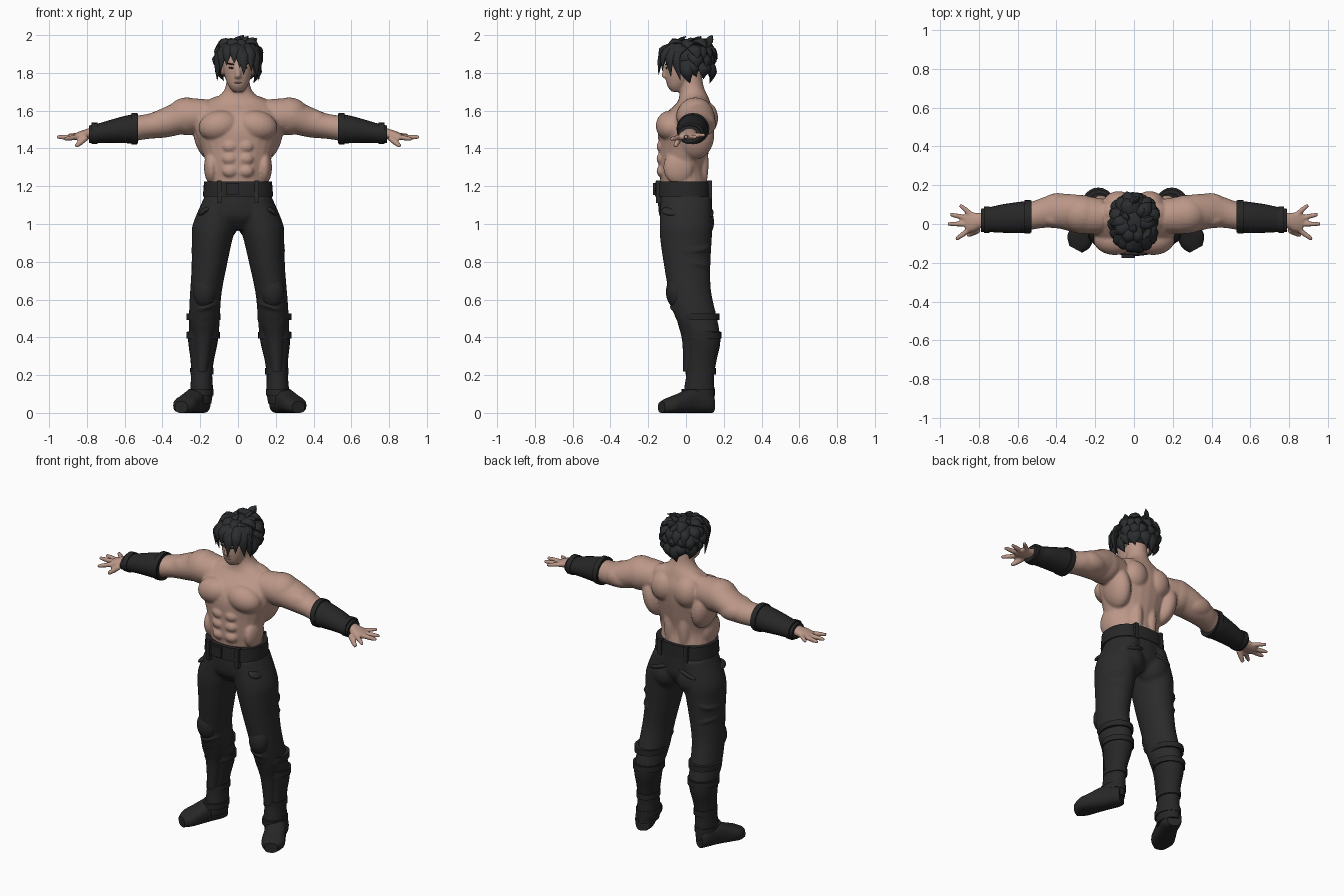
import bpy, bmesh, math, random
from mathutils import Vector, Matrix

cube = bpy.data.objects.get("Cube")
if cube:
    bpy.data.objects.remove(cube, do_unlink=True)
random.seed(4)
CM = 0.01  # all part sizes below are in hundredths of a unit
X, Y, Z = Vector((1, 0, 0)), Vector((0, 1, 0)), Vector((0, 0, 1))


def material(name, colour):
    mat = bpy.data.materials.new(name)
    mat.use_nodes = True
    mat.diffuse_color = (*colour, 1)
    mat.node_tree.nodes["Principled BSDF"].inputs["Base Color"].default_value = (*colour, 1)
    return mat


skin = material("skin", (0.5, 0.31, 0.245))
lip = material("lip", (0.36, 0.2, 0.16))
black_hair = material("black_hair", (0.024, 0.026, 0.028))
cloth = material("black_cloth", (0.024, 0.024, 0.024))
leather = material("black_leather", (0.02, 0.02, 0.021))


def catmull(a, b, c, d, t):
    return 0.5 * (2 * b + (c - a) * t + (2 * a - 5 * b + 4 * c - d) * t * t
                  + (3 * b - a - 3 * c + d) * t ** 3)


def sweep(bm, rows, axis=Z, ref=Y, sides=24, steps=4, square=1.0):
    """Loft ellipses through rows of (x, y, z, half width, half depth)."""
    axis = axis.normalized()
    u = ref.cross(axis).normalized()
    v = axis.cross(u)
    path = [rows[0]] + list(rows) + [rows[-1]]
    stations = []
    for i in range(len(rows) - 1):
        for s in range(steps):
            stations.append([catmull(*q, s / steps) for q in zip(*path[i:i + 4])])
    stations.append(rows[-1])
    rings = []
    for x, y, z, a, b in stations:
        ring = []
        for k in range(sides):
            t = math.tau * k / sides
            c, s = math.cos(t), math.sin(t)
            c = math.copysign(abs(c) ** square, c)
            s = math.copysign(abs(s) ** square, s)
            point = Vector((x, y, z)) + u * c * max(a, 0.05) + v * s * max(b, 0.05)
            ring.append(bm.verts.new(point * CM))
        rings.append(ring)
    for low, high in zip(rings, rings[1:]):
        for k in range(sides):
            n = (k + 1) % sides
            bm.faces.new((low[k], low[n], high[n], high[k]))
    bm.faces.new(rings[0][::-1])
    bm.faces.new(rings[-1])


def ball(bm, centre, size, tilt=0.0):
    matrix = (Matrix.Translation(Vector(centre) * CM) @ Matrix.Rotation(tilt, 4, "Y")
              @ Matrix.Diagonal((*[s * CM for s in size], 1)))
    bmesh.ops.create_uvsphere(bm, u_segments=24, v_segments=14, radius=1, matrix=matrix)


def box(bm, centre, size):
    matrix = Matrix.Translation(Vector(centre) * CM) @ Matrix.Diagonal((*[s * CM for s in size], 1))
    bmesh.ops.create_cube(bm, size=2, matrix=matrix)


def reflect(co):
    """Mirror to the right side; the stance leans a little toward the left foot."""
    return Vector((-co.x + 0.02 * max(0, 1 - co.z / 0.9), co.y, co.z))


def add_mirror(bm):
    copy = bmesh.ops.duplicate(bm, geom=bm.verts[:] + bm.edges[:] + bm.faces[:])["geom"]
    for part in copy:
        if isinstance(part, bmesh.types.BMVert):
            part.co = reflect(part.co)


def finish(bm, name, mat, voxel=0, pair=False):
    for prefix in (("left_", "right_") if pair else ("",)):
        if prefix == "right_":
            for vert in bm.verts:
                vert.co = reflect(vert.co)
        bmesh.ops.recalc_face_normals(bm, faces=bm.faces[:])
        mesh = bpy.data.meshes.new(prefix + name)
        bm.to_mesh(mesh)
        mesh.materials.append(mat)
        obj = bpy.data.objects.new(prefix + name, mesh)
        bpy.context.collection.objects.link(obj)
        bpy.ops.object.select_all(action="DESELECT")
        obj.select_set(True)
        bpy.context.view_layer.objects.active = obj
        bpy.ops.object.shade_smooth_by_angle(angle=math.radians(45))
        if voxel:
            remesh = obj.modifiers.new("blend", "REMESH")
            remesh.mode, remesh.voxel_size, remesh.use_smooth_shade = "VOXEL", voxel, True
            relax = obj.modifiers.new("relax", "SMOOTH")
            relax.factor, relax.iterations = 0.5, 5
    bm.free()


# Body: left arm, hand and muscles, then mirrored
body = bmesh.new()
sweep(body, [(16, 4, 157, 9, 9), (28, 5, 157, 10, 9.3), (38, 6.5, 154, 9, 8.2), (46, 6, 152, 8, 6.8),
             (52, 4.5, 151, 7.3, 6.6), (58, 3.5, 150, 7, 6.8), (70, 2.5, 149, 5.5, 4.5),
             (78, 2, 148, 4, 3), (83, 1, 147, 5, 2.4), (87, 1, 146, 5, 1.7)], X, Z)
for base, tip, r in (((80, -3, 146), (86, -6, 141), 1.6), ((85, -3, 146), (92, -8, 145), 1.4),
                     ((86, 0, 146), (96, 0, 146), 1.4), ((86, 3, 146), (95, 5, 146), 1.4),
                     ((84, 5, 147), (90, 10, 147), 1.3)):
    middle = [(p + q) / 2 for p, q in zip(base, tip)]
    sweep(body, [(*base, r, r), (*middle, r, r), (*tip, r * 0.7, r * 0.7)],
          Vector(tip) - Vector(base), Z, 12)
ball(body, (27, 5, 157), (11, 10, 10))             # shoulder
ball(body, (40, 3, 154), (8, 5, 6))                # upper arm front
ball(body, (39, 10, 153), (9, 6, 6))               # upper arm back
ball(body, (10, -8, 152), (11, 8, 8), 0.2)         # chest
ball(body, (17, 5, 147), (6.5, 10, 13), 0.2)       # side of back
ball(body, (9, 6, 163), (10, 6, 5), 0.2)           # neck muscle
ball(body, (8, 10, 156), (8, 7, 9))                # shoulder blade
ball(body, (5, 7, 132), (4, 5, 16))                # lower back
ball(body, (14, -4, 130), (4, 8, 9))               # waist side
for z in (128, 134.5, 141):
    ball(body, (4.2, -13, z), (4, 2.6, 3.2))       # stomach
ball(body, (8.3, 1, 182), (1.3, 2.6, 3.6))         # ear
add_mirror(body)
sweep(body, [(0, 0, 113, 16, 13), (0, -1, 122, 16, 12.5), (0, -2, 130, 16.5, 12.5), (0, -1, 140, 19.5, 13.5),
             (0, 0, 150, 23, 14.5), (0, 2, 158, 23, 13), (0, 4, 164, 18, 9), (0, 4, 168, 10, 7.5),
             (0, 3, 173, 6.5, 6.3), (0, 2, 182, 6, 6)])
sweep(body, [(0, -5, 170, 2.6, 2.6), (0, -4.5, 173, 5, 5.4), (0, -3, 178, 7, 7.8), (0, -2, 184, 8, 9),
             (0, 0, 190, 8, 10), (0, 1, 196, 5, 7)])
sweep(body, [(0, -10, 177, 1.7, 1.4), (0, -11.2, 178.5, 1.6, 1.7), (0, -10.6, 184, 1, 1)], sides=12)
finish(body, "body", skin, 0.007)

# Face details
eye = bmesh.new()
ball(eye, (3.3, -10.3, 182.6), (1.7, 0.4, 0.45), -0.1)
ball(eye, (3.5, -10.5, 184.6), (2.2, 0.4, 0.4), -0.2)
finish(eye, "eye_and_brow", black_hair, pair=True)
mouth = bmesh.new()
ball(mouth, (0, -10, 174.8), (2, 0.45, 0.4))
finish(mouth, "mouth", lip)

# Hair: cap with layered locks
hair = bmesh.new()
crown = Vector((0, 2, 188))
ball(hair, (0, 2, 188.5), (10, 11.5, 9))


def lock(root, tip, width, bulge=2.0):
    root, tip = Vector(root), Vector(tip)
    out = (root - crown).normalized()
    middle = (root + tip) / 2 + out * bulge
    sweep(hair, [(*root, width, width * 0.5), (*middle, width, width * 0.6), (*tip, 0.1, 0.1)],
          tip - root, out, 8, 3)


def shell(turn, lift, reach):
    return crown + Vector((10.3 * math.cos(turn) * math.cos(lift), 11.5 * math.sin(turn) * math.cos(lift),
                           9.2 * math.sin(lift))) * reach


for lift, drop, count in ((1.2, 0.75, 9), (0.75, 0.8, 14), (0.3, 0.8, 16), (-0.15, 0.8, 16)):
    for k in range(count):
        turn = math.tau * (k + random.random() * 0.5) / count
        front = -math.sin(turn)
        if front > 0.3 and lift < 0.5:
            continue
        end = shell(turn + random.uniform(-0.25, 0.35), lift - drop, random.uniform(1.17, 1.34))
        if lift < 0:
            end.z = random.uniform(173, 178)
            end.x, end.y = end.x * 1.15, max(end.y * 1.2, 2)
        lock(shell(turn, lift, 0.9), end, random.uniform(2.6, 3.6))
for x, y, z in ((-11, -3, 176), (-9, -9, 181), (-6, -12, 184), (-2, -14, 185), (1, -14, 183),
                (3, -14.5, 179), (7, -12.5, 181), (10, -8, 178), (11, -3, 176)):
    lock((x * 0.6, -4 + y * 0.2, 195), (x, y, z), 3, 3)   # fringe
for x, y in ((-6, 2), (-2, -4), (2, 4), (6, 0), (0, 10)):
    lock((x * 0.6, y, 194), (x * 1.2 + 3, y + 4, 200 - abs(x) * 0.3), 2.4, 1)   # crown tufts
finish(hair, "hair", black_hair)

# Trousers
pants = bmesh.new()
sweep(pants, [(9, 0, 114, 9, 13.5), (12.3, 0, 100, 11.6, 14), (13.7, 0, 92, 10.8, 13.7), (15.2, 0.5, 80, 9.5, 12.5),
              (17, 1.5, 68, 8.6, 11.5), (18, 2.8, 60, 8.3, 11.3), (18.7, 5.5, 50, 8.2, 11),
              (19.3, 9, 40, 7.8, 9), (20, 8.5, 30, 6.2, 8)])
ball(pants, (9, 6, 101), (9.5, 9, 10))
for z, lean in ((88, 0.3), (77, -0.3), (56, 0.3)):
    ball(pants, (17.5, 2, z), (8, 11, 2.2), lean)      # cloth folds
add_mirror(pants)
sweep(pants, [(0, -0.5, 119, 17.3, 14), (0, -0.5, 110, 18.5, 14.3), (0, 0, 103, 19, 13.5), (0, 1, 97, 9, 9)])
finish(pants, "trousers", cloth, 0.009)

# Belt with buckle, loops and pocket flaps
belt = bmesh.new()
sweep(belt, [(0, -1.3, 114.5, 18.6, 15.2), (0, -1.3, 122.5, 18, 14.8)], sides=40, steps=1, square=0.85)
finish(belt, "belt", leather)
buckle = bmesh.new()
box(buckle, (-3, -16.6, 118.5), (3.4, 0.9, 3.2))
finish(buckle, "buckle", leather)
loops = bmesh.new()
box(loops, (10, -14.6, 117), (1.2, 1.4, 6))
box(loops, (9, 12.5, 118), (1.2, 1.2, 5))
ball(loops, (17.5, -7, 107), (4, 6, 1.6), 0.6)
ball(loops, (10, 13, 106), (6, 1.6, 1.4), 0.3)
finish(loops, "belt_loops_and_pocket", cloth, pair=True)

# Bracers
bracer = bmesh.new()
sweep(bracer, [(53, 3.8, 150.5, 8.3, 8), (60, 3.3, 150, 8, 7.2), (68, 2.8, 149, 7.3, 6), (74, 2.3, 148, 6.5, 5.2),
               (79, 1.8, 147.5, 6, 4.6)], X, Z)
for x, a, b in ((55, 8.7, 8.3), (76, 6.9, 5.7)):
    sweep(bracer, [(x - 1.5, 2 + (79 - x) * 0.07, 147.6 + (79 - x) * 0.12, a, b),
                   (x + 1.5, 2 + (79 - x) * 0.07, 147.6 + (79 - x) * 0.12, a, b)], X, Z, steps=1)
finish(bracer, "bracer", leather, pair=True)

# Knee pads and shin guards
knee = bmesh.new()
ball(knee, (18.3, -5, 64), (6.2, 5.6, 8.5))
finish(knee, "knee_pad", leather, pair=True)
shin = bmesh.new()
sweep(shin, [(18.6, 3, 55, 7, 9), (19, 4.5, 48, 7.5, 9), (19.5, 6, 38, 5.5, 8), (20.5, 5, 22, 3.5, 6.5)], square=0.9)
finish(shin, "shin_guard", leather, pair=True)

# Boots: shaft, straps, foot
boot = bmesh.new()
sweep(boot, [(19.4, 8.7, 43, 8.4, 9.5), (19.8, 9, 36, 7.6, 9), (20.3, 8.2, 28, 6.2, 8), (20.8, 7.5, 20, 5.6, 7.4),
             (21, 7, 12, 6, 8), (21.5, 7, 5, 5.5, 8)])
sweep(boot, [(20.5, 13.5, 4.5, 4, 4.5), (21.5, 10, 6, 5.6, 6), (24.5, 3, 6.5, 5.8, 6.5), (28, -4, 5, 6.5, 5),
             (30.5, -9, 4, 6.5, 4), (32, -13, 3, 3.8, 3)], Vector((0.48, -0.88, 0)), Z, square=0.75)
for x, y, z, a, b in ((19.2, 7, 51, 9, 10.8), (19.5, 9, 41, 8.9, 9.8), (20.6, 7.8, 22, 6.2, 8), (21.3, 6.5, 11, 6.6, 8.8)):
    sweep(boot, [(x, y, z - 1.7, a, b), (x, y, z + 1.7, a, b)], steps=1)
finish(boot, "boot", leather, pair=True)
